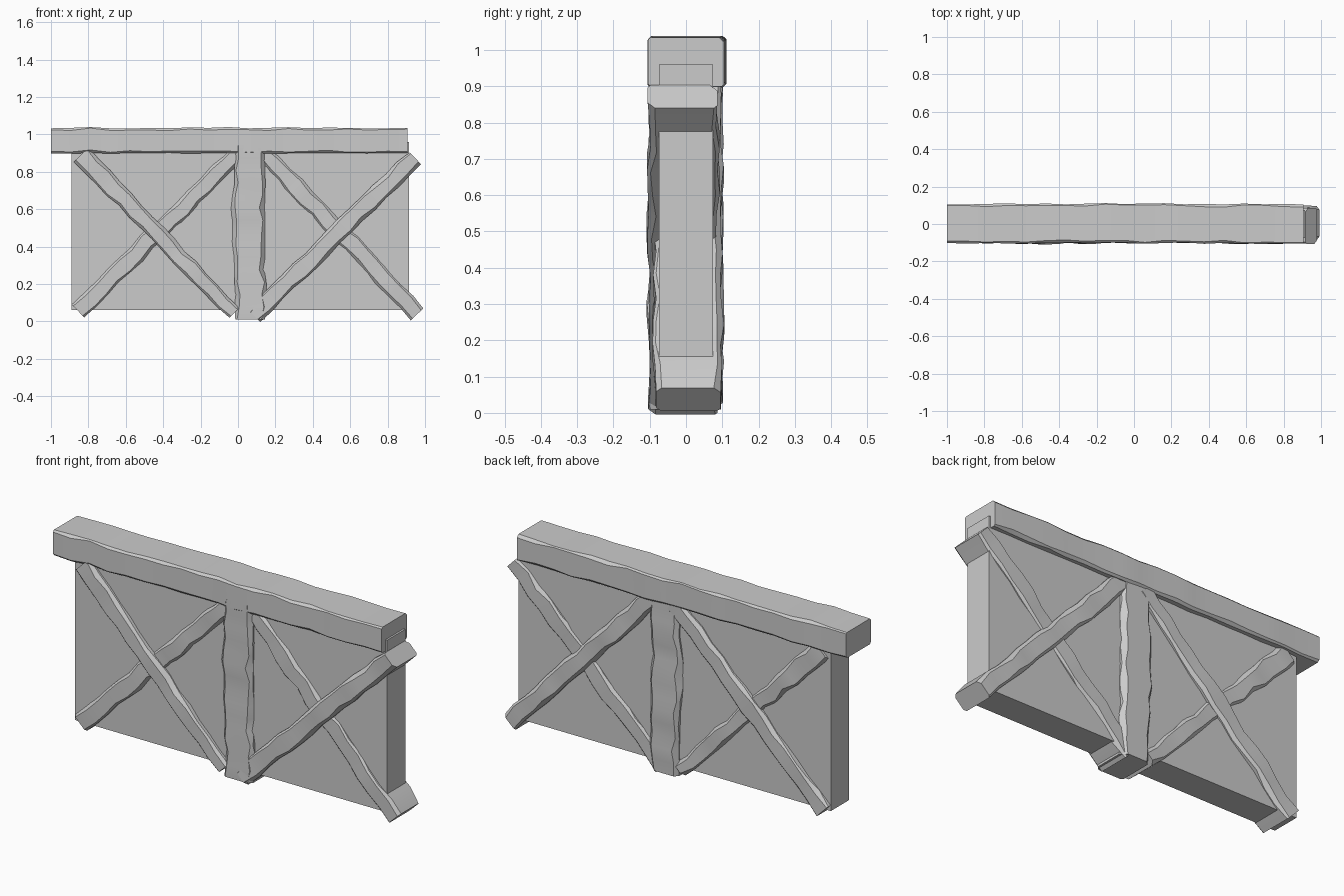
import bpy, bmesh, math, random
from mathutils import Vector

random.seed(7)
if "Cube" in bpy.data.objects:
    bpy.data.objects.remove(bpy.data.objects["Cube"])

grey = bpy.data.materials.new("plain grey")
grey.use_nodes = True
colour = (0.6, 0.6, 0.6, 1)
grey.diffuse_color = colour
grey.node_tree.nodes["Principled BSDF"].inputs["Base Color"].default_value = colour


def finish(bm, name, smooth):
    bmesh.ops.recalc_face_normals(bm, faces=bm.faces)
    mesh = bpy.data.meshes.new(name)
    bm.to_mesh(mesh)
    bm.free()
    mesh.materials.append(grey)
    obj = bpy.data.objects.new(name, mesh)
    bpy.context.collection.objects.link(obj)
    if smooth:
        bpy.ops.object.select_all(action='DESELECT')
        obj.select_set(True)
        bpy.context.view_layer.objects.active = obj
        bpy.ops.object.shade_smooth_by_angle(angle=math.radians(35))
    return obj


def timber(name, start, end, sections, front, back, rough=0.006, chamfer=0.016, steps=14):
    """Rough-hewn bar in the xz plane. sections: (fraction, low side, high side)."""
    a, b = Vector((start[0], 0, start[1])), Vector((end[0], 0, end[1]))
    along = (b - a).normalized()
    side = Vector((-along.z, 0, along.x))
    bm = bmesh.new()
    rings = []
    for i in range(steps + 1):
        t = i / steps
        # Interpolate the width at this point along the bar
        for (t0, l0, h0), (t1, l1, h1) in zip(sections, sections[1:]):
            if t <= t1:
                f = (t - t0) / (t1 - t0)
                low, high = l0 + (l1 - l0) * f, h0 + (h1 - h0) * f
                break
        wob = [random.uniform(-rough, rough) for _ in range(4)]
        low, high, y0, y1 = low + wob[0], high + wob[1], front + wob[2], back + wob[3]
        corners = []
        for u, v, du, dv, first in ((low, y0, 1, 1, True), (high, y0, -1, 1, False),
                                    (high, y1, -1, -1, True), (low, y1, 1, -1, False)):
            c = chamfer * random.uniform(0.4, 1.3)
            pair = [(u, v + dv * c), (u + du * c, v)]
            corners += pair if first else pair[::-1]
        centre = a.lerp(b, t)
        rings.append([bm.verts.new(centre + side * u + Vector((0, v, 0))) for u, v in corners])
    for r0, r1 in zip(rings, rings[1:]):
        for k in range(8):
            n = (k + 1) % 8
            bm.faces.new((r0[k], r0[n], r1[n], r1[k]))
    bm.faces.new(rings[0])
    bm.faces.new(rings[-1])
    return finish(bm, name, True)


# Flat infill panel
bm = bmesh.new()
bmesh.ops.create_cube(bm, size=1)
bmesh.ops.scale(bm, vec=(1.805, 0.15, 0.90), verts=bm.verts)
bmesh.ops.translate(bm, vec=(0.0125, 0, 0.51), verts=bm.verts)
finish(bm, "infill_panel", False)

# Top beam
timber("top_beam", (-1, 0.97), (0.905, 0.97), [(0, -0.07, 0.065), (1, -0.07, 0.065)],
       -0.102, 0.108, rough=0.004, chamfer=0.012, steps=18)

# Centre post, bulging to one side
timber("centre_post", (0.06, 0.01), (0.06, 0.94),
       [(0, -0.08, 0.07), (0.04, -0.095, 0.075), (0.3, -0.085, 0.08),
        (0.62, -0.08, 0.10), (0.75, -0.085, 0.08), (1, -0.08, 0.07)],
       -0.1, 0.1, rough=0.005, chamfer=0.022)

# Crossed braces: one of each pair sits slightly forward, the other slightly back
even = [(0, -0.045, 0.045), (0.5, -0.05, 0.05), (1, -0.045, 0.045)]
flared = [(0, -0.055, 0.055), (0.3, -0.045, 0.045), (1, -0.04, 0.04)]
timber("right_brace_falling", (-0.84, 0.89), (-0.02, 0.045), flared, -0.103, 0.088)
timber("right_brace_rising", (-0.855, 0.055), (0.01, 0.91), even, -0.088, 0.1)
timber("left_brace_falling", (0.13, 0.91), (0.96, 0.04), even, -0.088, 0.1)
timber("left_brace_rising", (0.085, 0.03), (0.945, 0.875), even, -0.103, 0.088)
